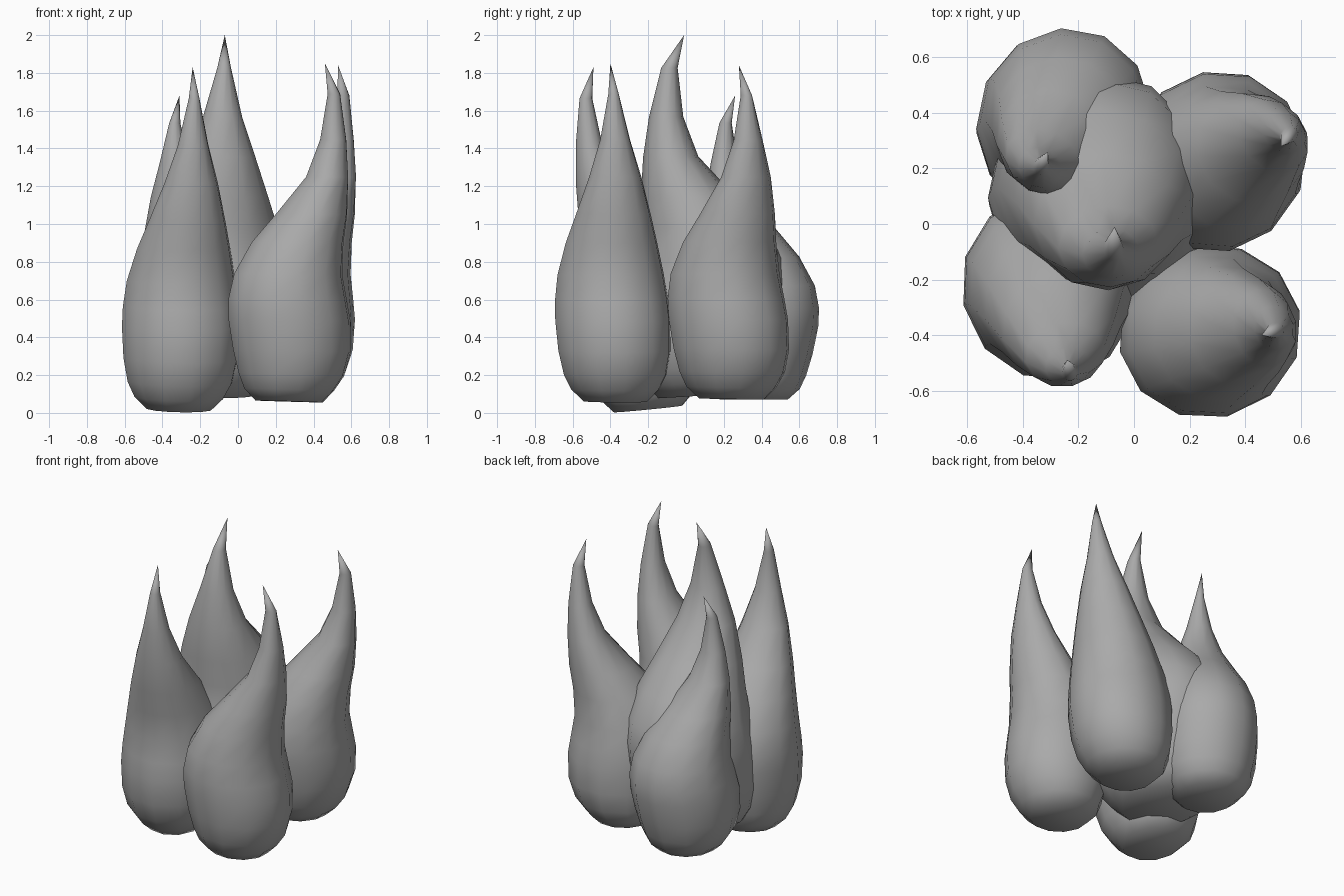
import bpy, bmesh
from math import sin, cos, radians, pi
from mathutils import Vector

cube = bpy.data.objects.get("Cube")
if cube:
    bpy.data.objects.remove(cube)

# One plain grey for every flame
grey = bpy.data.materials.new("flame_grey")
grey.use_nodes = True
tone = (0.4, 0.4, 0.4, 1)
grey.diffuse_color = tone
grey.node_tree.nodes["Principled BSDF"].inputs["Base Color"].default_value = tone

SIDES = 12
# Bent teardrop: height fraction, inner edge, outer edge, half width
PROFILE = [
    (0.0, -.19, .17, .17), (.035, -.25, .23, .235), (.08, -.28, .285, .275),
    (.15, -.31, .32, .3), (.24, -.335, .32, .308), (.3, -.335, .3, .303),
    (.375, -.305, .275, .285), (.47, -.21, .28, .245), (.555, -.08, .3, .2),
    (.665, .08, .305, .14), (.775, .155, .295, .08), (.91, .195, .262, .028),
]
TIP = .18


def flame(name, base, bottom, tip, heading, width, tilt):
    """Loft the teardrop rings from a flat base to a curled tip."""
    a = radians(heading)
    along, across = Vector((cos(a), sin(a), 0)), Vector((-sin(a), cos(a), 0))
    root, end = Vector((*base, bottom)), Vector(tip)
    height = end.z - bottom
    lean = end - root - along * TIP * width
    lean.z = 0
    bm = bmesh.new()
    rings = []
    for t, inner, outer, half in PROFILE:
        mid, depth = (inner + outer) / 2, (outer - inner) / 2
        ring = []
        for i in range(SIDES):
            b = 2 * pi * i / SIDES
            u = (mid + depth * cos(b)) * width
            p = root + along * u + across * half * width * sin(b) + lean * t
            p.z += height * t + tilt * u * (1 - t)
            ring.append(bm.verts.new(p))
        rings.append(ring)
    for low, high in zip(rings, rings[1:]):
        for i in range(SIDES):
            j = (i + 1) % SIDES
            bm.faces.new((low[i], low[j], high[j], high[i]))
    point = bm.verts.new(end)
    for i in range(SIDES):
        bm.faces.new((rings[-1][i], rings[-1][(i + 1) % SIDES], point))
    bm.faces.new(rings[0][::-1])
    bmesh.ops.recalc_face_normals(bm, faces=bm.faces)
    for f in bm.faces:
        f.smooth = True
    mesh = bpy.data.meshes.new(name)
    bm.to_mesh(mesh)
    bm.free()
    mesh.materials.append(grey)
    obj = bpy.data.objects.new(name, mesh)
    bpy.context.collection.objects.link(obj)


# Five flames: base centre, base height, tip, bend direction, width, base tilt
flame("front_right_flame", (-.31, -.21), .02, (-.24, -.49, 1.83), -78, 1.03, -.1)
flame("front_left_flame", (.28, -.37), .06, (.46, -.4, 1.85), 12, 1.01, -.03)
flame("centre_flame", (-.14, .06), .09, (-.07, -.01, 2.0), -88, 1.3, -.06)
flame("back_left_flame", (.275, .25), .075, (.53, .28, 1.84), 40, 1.02, -.02)
flame("back_right_flame", (-.265, .35), .07, (-.31, .26, 1.68), -116, 1.01, 0)
